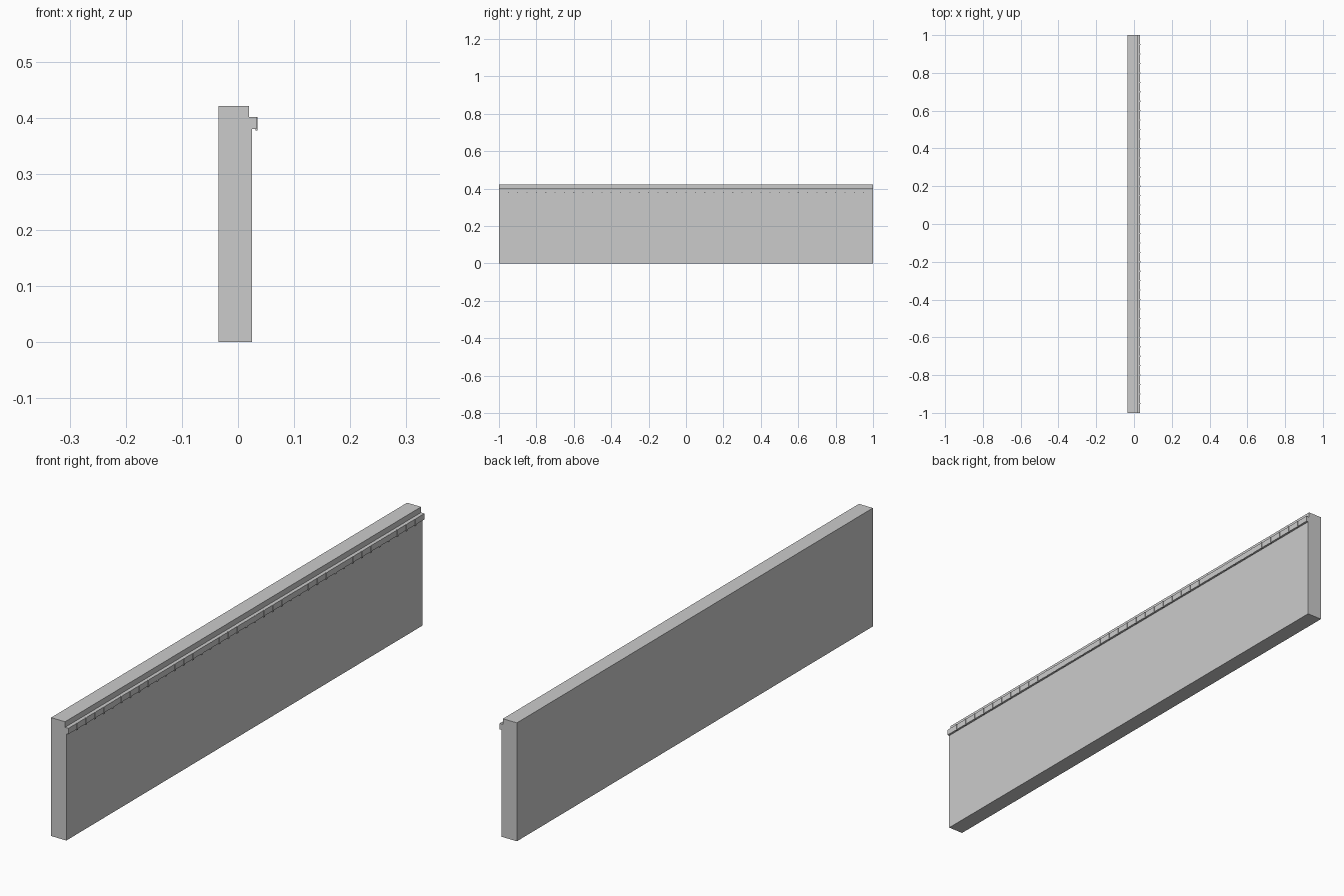
import bpy

if "Cube" in bpy.data.objects:
    bpy.data.objects.remove(bpy.data.objects["Cube"])


def extrude_profile(name, pts, y0, y1):
    """Extrude a closed (x, z) profile along y."""
    n = len(pts)
    verts = [(x, y, z) for y in (y0, y1) for x, z in pts]
    faces = [tuple(range(n)), tuple(reversed(range(n, 2 * n)))]
    faces += [(i, i + n, (i + 1) % n + n, (i + 1) % n) for i in range(n)]
    mesh = bpy.data.meshes.new(name)
    mesh.from_pydata(verts, [], faces)
    obj = bpy.data.objects.new(name, mesh)
    bpy.context.collection.objects.link(obj)
    return obj


# Main panel with a shallow rebate along its upper right edge
extrude_profile("panel", [(-0.035, 0), (0.025, 0), (0.025, 0.38),
                          (0.02, 0.38), (0.02, 0.421), (-0.035, 0.421)], -1, 1)

# Rail seated in the rebate
extrude_profile("rail", [(0.02, 0.38), (0.033, 0.38),
                         (0.033, 0.401), (0.02, 0.401)], -1, 1)

# Small clips hooked over the front of the rail
for i in range(39):
    y = -0.95 + i * 0.05
    extrude_profile("rail_clip", [(0.031, 0.377), (0.0345, 0.377),
                                  (0.0345, 0.4015), (0.031, 0.4015)],
                    y - 0.003, y + 0.003)
